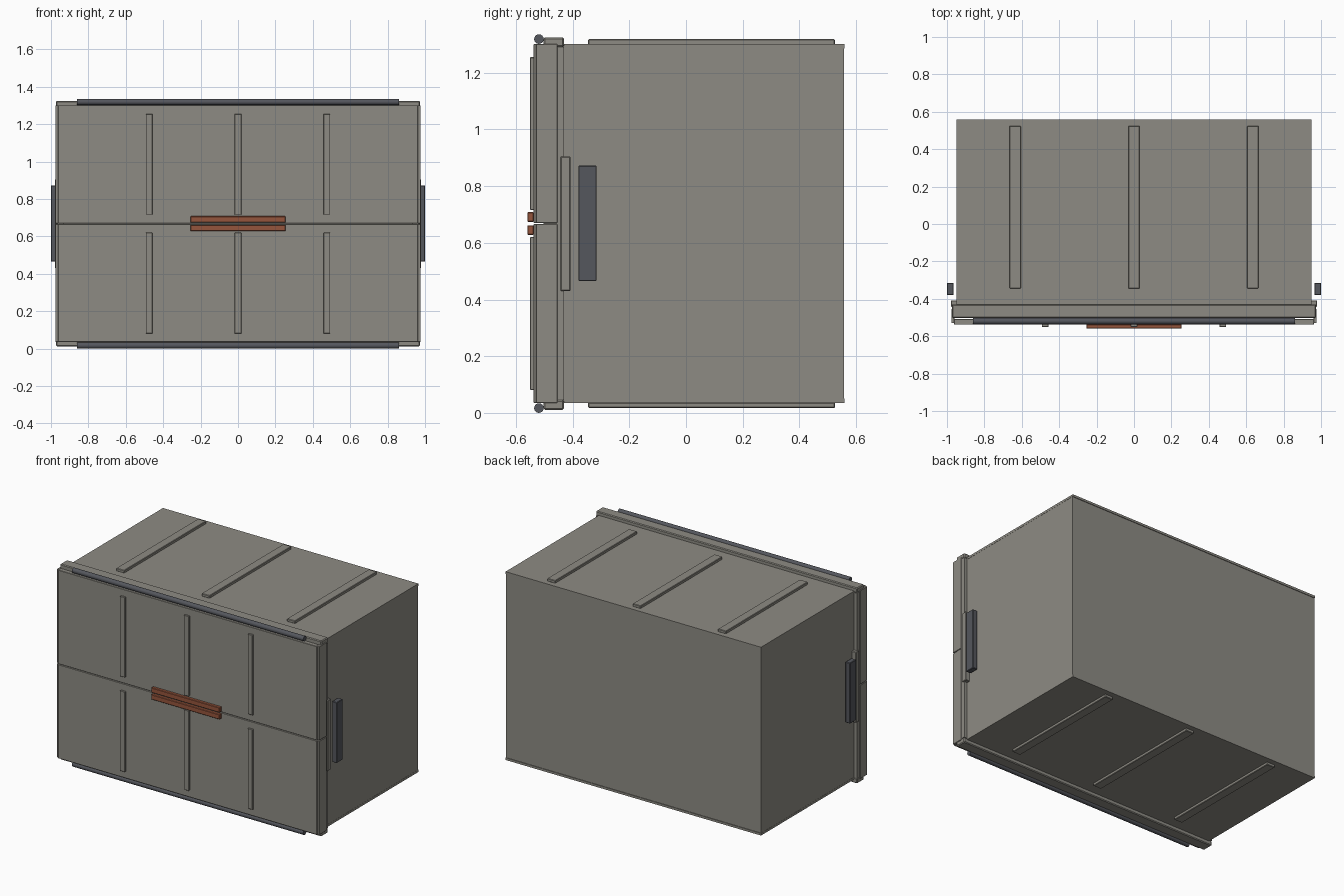
import bpy
import bmesh
import math
from mathutils import Matrix, Vector

if "Cube" in bpy.data.objects:
    bpy.data.objects.remove(bpy.data.objects["Cube"])


def material(name, rgb):
    m = bpy.data.materials.new(name)
    m.diffuse_color = (*rgb, 1)
    m.use_nodes = True
    m.node_tree.nodes["Principled BSDF"].inputs["Base Color"].default_value = m.diffuse_color
    return m


SHELL = material("warm_grey", (0.27, 0.26, 0.23))
DARK = material("dark_steel", (0.09, 0.095, 0.11))
RUST = material("rust_red", (0.30, 0.09, 0.045))
MID = 0.668  # height of the split between the two doors


def finish(name, bm, mat):
    me = bpy.data.meshes.new(name)
    bm.to_mesh(me)
    bm.free()
    ob = bpy.data.objects.new(name, me)
    bpy.context.collection.objects.link(ob)
    me.materials.append(mat)
    return ob


def box(name, x, y, z, mat=SHELL, bevel=0.0):
    """Box from (min, max) ranges on each axis."""
    bm = bmesh.new()
    bmesh.ops.create_cube(bm, size=1)
    size = Vector((x[1] - x[0], y[1] - y[0], z[1] - z[0]))
    bmesh.ops.scale(bm, vec=size, verts=bm.verts)
    bmesh.ops.translate(bm, vec=Vector((sum(x), sum(y), sum(z))) / 2, verts=bm.verts)
    ob = finish(name, bm, mat)
    if bevel:
        b = ob.modifiers.new("edge_bevel", 'BEVEL')
        b.width, b.segments = bevel, 1
    return ob


def span(s, lo, hi):
    """Range on one side of zero."""
    return tuple(sorted((s * lo, s * hi)))


def zspan(s, lo, hi):
    """Range measured from the split, upward or downward."""
    return tuple(sorted((MID + s * lo, MID + s * hi)))


# Back panel of the hollow body
box("back_panel", (-0.935, 0.935), (0.54, 0.556), (0.05, 1.286))

# Left and right parts
for s, side in ((-1, "left"), (1, "right")):
    box(f"{side}_panel", span(s, 0.935, 0.949), (-0.44, 0.557), (0.05, 1.286))
    box(f"{side}_frame_post", span(s, 0.93, 0.972), (-0.503, -0.43), (0.045, 1.291))
    box(f"{side}_latch_plate", span(s, 0.945, 0.979), (-0.443, -0.408), (0.43, 0.905), SHELL, 0.003)
    box(f"{side}_side_grip", span(s, 0.965, 1.0), (-0.38, -0.315), (0.465, 0.873), DARK, 0.003)

# Upper and lower parts, mirrored about the split
for s, level in ((-1, "lower"), (1, "upper")):
    box(f"{level}_panel", (-0.95, 0.95), (-0.44, 0.56), zspan(s, 0.618, 0.633))
    box(f"{level}_frame_rail", (-0.972, 0.972), (-0.503, -0.43), zspan(s, 0.623, 0.657), SHELL, 0.005)
    # Door leaf with its side skirts
    box(f"{level}_door", (-0.962, 0.962), (-0.538, -0.508), zspan(s, 0.002, 0.633), SHELL, 0.002)
    for t, side in ((-1, "left"), (1, "right")):
        box(f"{level}_door_{side}_skirt", span(t, 0.96, 0.977), (-0.53, -0.454),
            zspan(s, 0.002, 0.633), SHELL, 0.002)
    # Ribs on the doors and on the roof or floor
    for i in (-1, 0, 1):
        x = i * 0.475
        box(f"{level}_door_rib", (x - 0.018, x + 0.018), (-0.55, -0.536),
            zspan(s, 0.048, 0.587), SHELL, 0.002)
        x = i * 0.635
        box(f"{level}_body_rib", (x - 0.03, x + 0.03), (-0.345, 0.525),
            zspan(s, 0.631, 0.651), SHELL, 0.003)
    # Handle bar
    box(f"{level}_door_handle", (-0.255, 0.255), (-0.56, -0.537),
        zspan(s, 0.006, 0.04), RUST, 0.003)
    # Hinge tube along the door's outer edge
    bm = bmesh.new()
    bmesh.ops.create_cone(bm, cap_ends=True, segments=16, radius1=0.017, radius2=0.017, depth=1.72)
    place = Matrix.Translation((0, -0.519, MID + s * 0.651)) @ Matrix.Rotation(math.pi / 2, 4, 'Y')
    bmesh.ops.transform(bm, matrix=place, verts=bm.verts)
    hinge = finish(f"{level}_hinge", bm, DARK)
    bpy.context.view_layer.objects.active = hinge
    hinge.select_set(True)
    bpy.ops.object.shade_smooth_by_angle()
    hinge.select_set(False)
